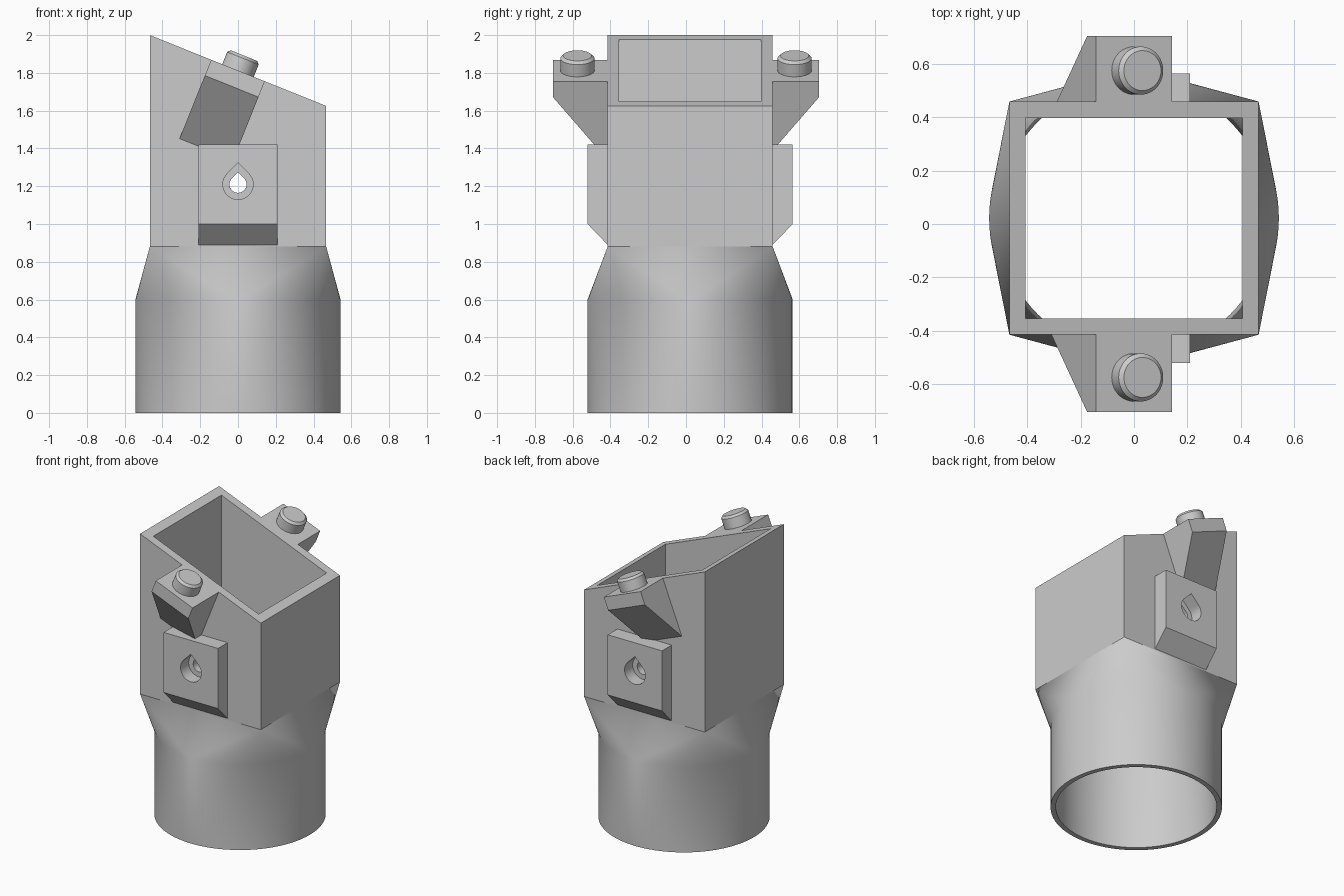
import bpy, bmesh
from math import sin, cos, pi, radians, sqrt, atan
from mathutils import Matrix, Vector

if "Cube" in bpy.data.objects:
    bpy.data.objects.remove(bpy.data.objects["Cube"])

grey = bpy.data.materials.new("plain grey")
grey.use_nodes = True
grey.diffuse_color = (0.6, 0.6, 0.6, 1)
grey.node_tree.nodes["Principled BSDF"].inputs["Base Color"].default_value = (0.6, 0.6, 0.6, 1)

SEG = 96
CY = 0.022                    # body centre in y
SLOPE = 0.4015                # fall of the slanted rim
RIM_Z = 1.8125                # rim height at x = 0
TILT = atan(SLOPE)
ALONG = Vector((cos(TILT), 0, -sin(TILT)))
NORMAL = Vector((sin(TILT), 0, cos(TILT)))
RIM = Vector((0, 0, RIM_Z))
X, Y, Z = Vector((1, 0, 0)), Vector((0, 1, 0)), Vector((0, 0, 1))


def finish(name, bm):
    bmesh.ops.recalc_face_normals(bm, faces=bm.faces)
    mesh = bpy.data.meshes.new(name)
    bm.to_mesh(mesh)
    bm.free()
    mesh.materials.append(grey)
    obj = bpy.data.objects.new(name, mesh)
    bpy.context.collection.objects.link(obj)
    return obj


def activate(obj):
    bpy.ops.object.select_all(action='DESELECT')
    obj.select_set(True)
    bpy.context.view_layer.objects.active = obj


def smooth(obj):
    activate(obj)
    bpy.ops.object.shade_smooth_by_angle(angle=radians(30))


def prism(name, points, origin, a, b, c, width):
    """Outline in the a/b plane, extruded evenly along c."""
    bm = bmesh.new()
    ends = [[bm.verts.new(origin + a * p + b * q + c * s * width / 2) for p, q in points]
            for s in (-1, 1)]
    for ring in ends:
        bm.faces.new(ring)
    bridge(bm, *ends)
    return finish(name, bm)


def bridge(bm, r1, r2):
    n = len(r1)
    return [bm.faces.new((r1[i], r1[(i + 1) % n], r2[(i + 1) % n], r2[i])) for i in range(n)]


def circle(bm, r, z):
    return [bm.verts.new((r * cos(2 * pi * i / SEG), CY + r * sin(2 * pi * i / SEG), z))
            for i in range(SEG)]


def square(bm, hx, hy, z=None):
    return [bm.verts.new((sx * hx, CY + sy * hy, RIM_Z - SLOPE * sx * hx if z is None else z))
            for sx, sy in ((1, 1), (-1, 1), (-1, -1), (1, -1))]


def round_to_square(bm, ring, corners):
    quarter = SEG // 4
    for i in range(SEG):
        q = i // quarter
        bm.faces.new((ring[i], ring[(i + 1) % SEG], corners[q]))
        if i % quarter == 0:
            bm.faces.new((ring[i], corners[q], corners[q - 1]))


def cut(obj, cutter):
    activate(obj)
    mod = obj.modifiers.new("cut", 'BOOLEAN')
    mod.operation = 'DIFFERENCE'
    mod.solver = 'EXACT'
    mod.object = cutter
    bpy.ops.object.modifier_apply(modifier=mod.name)


def teardrop(name, r, y, depth):
    pts = [(r * cos(t), r * sin(t)) for t in (pi * 0.75 + 1.5 * pi * i / 36 for i in range(37))]
    pts.append((0, r * sqrt(2)))
    return prism(name, pts, Vector((0, y, 1.21)), X, Z, Y, depth)


# Hollow body: round socket, transition, square tube with slanted rim
bm = bmesh.new()
HX, HY, IX, IY = 0.467, 0.437, 0.407, 0.376
out_low, out_mid = circle(bm, 0.543, 0), circle(bm, 0.543, 0.6)
in_low, in_mid = circle(bm, 0.51, 0), circle(bm, 0.51, 0.6)
out_sq, out_top = square(bm, HX, HY, 0.88), square(bm, HX, HY)
in_sq, in_top = square(bm, IX, IY, 0.88), square(bm, IX, IY)
bridge(bm, out_low, out_mid)
bridge(bm, in_low, in_mid)
bridge(bm, out_low, in_low)
round_to_square(bm, out_mid, out_sq)
round_to_square(bm, in_mid, in_sq)
for low, high in ((out_sq, out_top), (in_sq, in_top), (out_top, in_top)):
    for face in bridge(bm, low, high):
        for edge in face.edges:
            edge.smooth = False
body = finish("socket_body", bm)

# Teardrop through hole
hole = teardrop("hole_cutter", 0.045, 0, 3)
cut(body, hole)
smooth(body)

for side, label in ((-1, "front"), (1, "back")):
    wall = abs(CY + side * HY)
    face = abs(CY + side * 0.543)
    out = Y * side

    # Pad with sloped underside and counterbored hole
    pad = prism(label + "_pad",
                [(wall, 0.89), (face, 1.0), (face, 1.42), (wall, 1.42)],
                Vector(), out, Z, X, 0.42)
    recess = teardrop("recess_cutter", 0.08, side * face, 0.18)
    cut(pad, hole)
    cut(pad, recess)
    bpy.data.objects.remove(recess)
    smooth(pad)

    # Tapered lug, flush with the slanted rim
    reach = 0.705
    prism(label + "_lug",
          [(wall, 0), (reach, 0), (reach, -0.09), (wall, -0.09 - (reach - wall) * 1.24)],
          RIM, out, NORMAL, ALONG, 0.306)

    # Chamfered round peg standing on the lug
    bm = bmesh.new()
    bmesh.ops.create_cone(bm, cap_ends=True, segments=48, radius1=0.09, radius2=0.09, depth=0.1)
    top = [e for e in bm.edges if all(v.co.z > 0 for v in e.verts)]
    bmesh.ops.bevel(bm, geom=top, offset=0.015, segments=1, affect='EDGES')
    place = Matrix.Translation(RIM + out * 0.575 + NORMAL * 0.035) @ Matrix.Rotation(TILT, 4, 'Y')
    bm.transform(place)
    smooth(finish(label + "_peg", bm))

bpy.data.objects.remove(hole)
